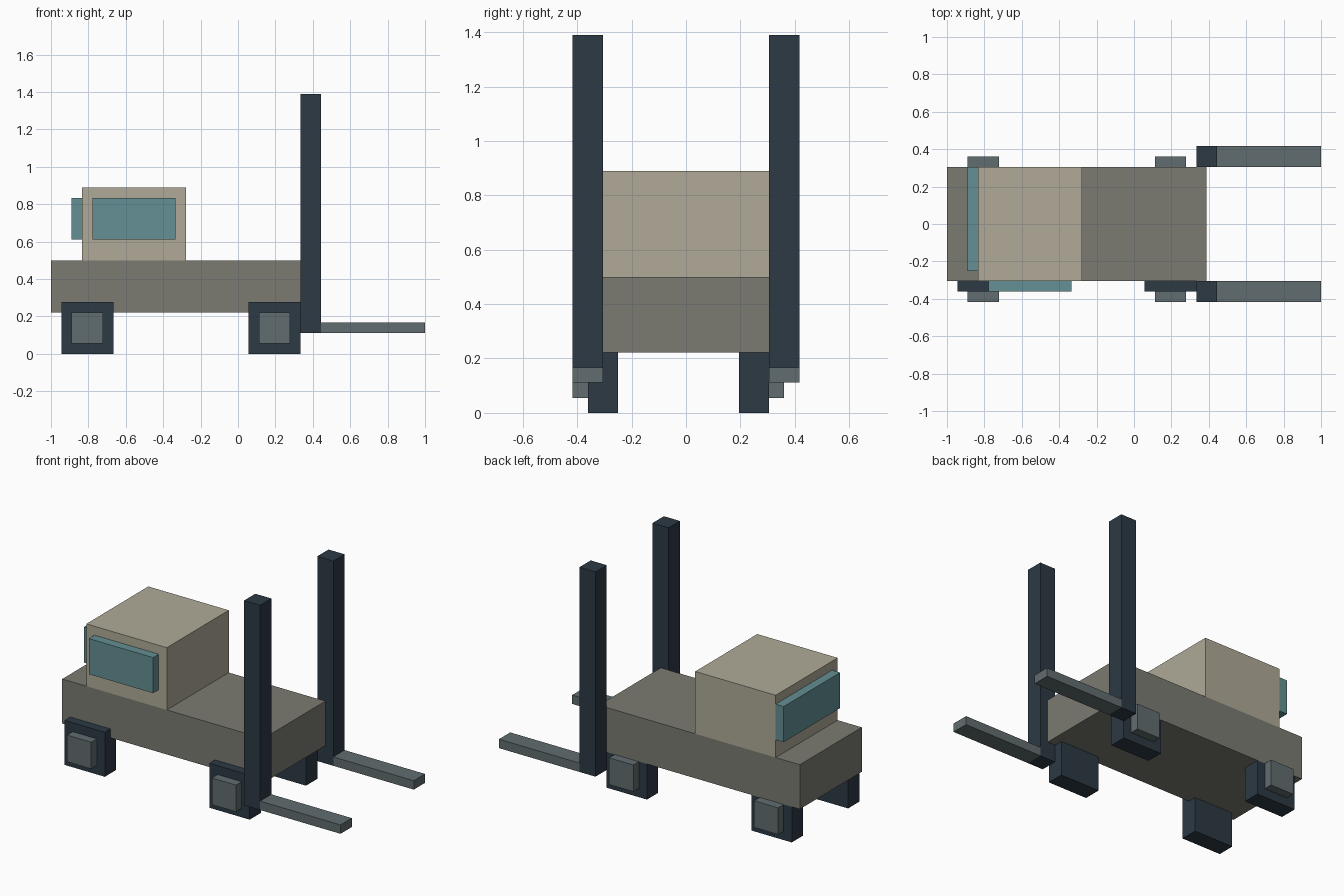
import bpy

if "Cube" in bpy.data.objects:
    bpy.data.objects.remove(bpy.data.objects["Cube"])

U = 1 / 18          # block unit: the model is 36 x 15 x 25 units


def material(name, rgb):
    m = bpy.data.materials.new(name)
    linear = [(c / 255) ** 2.2 for c in rgb]
    m.diffuse_color = (*linear, 1)
    m.use_nodes = True
    m.node_tree.nodes["Principled BSDF"].inputs["Base Color"].default_value = m.diffuse_color
    return m


GREY = material("warm_grey", (122, 122, 114))
BEIGE = material("beige", (174, 168, 150))
TEAL = material("teal_glass", (100, 142, 146))
DARK = material("dark_slate", (48, 60, 70))
STEEL = material("steel", (97, 108, 110))


def block(name, x, y, z, mat):
    """Box spanning (min, max) block units on each axis."""
    lo = [x[0] * U - 1, (y[0] - 7.5) * U, z[0] * U]
    hi = [x[1] * U - 1, (y[1] - 7.5) * U, z[1] * U]
    bpy.ops.mesh.primitive_cube_add(size=1, location=[(a + b) / 2 for a, b in zip(lo, hi)])
    ob = bpy.context.object
    ob.name = name
    ob.scale = [b - a for a, b in zip(lo, hi)]
    bpy.ops.object.transform_apply(location=False, rotation=False, scale=True)
    ob.data.materials.append(mat)
    return ob


# Chassis and cab
block("chassis", (0, 25), (2, 13), (4, 9), GREY)
block("cab", (3, 13), (2, 13), (9, 16), BEIGE)

# Windows: one on the near side, one on the rear of the cab
block("side_window", (4, 12), (1, 2), (11, 15), TEAL)
block("rear_window", (2, 3), (3, 13), (11, 15), TEAL)

# Wheels with hubs; the far wheels sit flush under the chassis
for end, x in (("rear", 1), ("front", 19)):
    for side, tyre_y, hub_y, top in (("near", (1, 3), (0, 1), 5), ("far", (11, 13), (13, 14), 4)):
        block(f"{end}_{side}_wheel", (x, x + 5), tyre_y, (0, top), DARK)
        block(f"{end}_{side}_hub", (x + 1, x + 4), hub_y, (1, 4), STEEL)

# Mast posts and lifting forks
for side, y in (("near", (0, 2)), ("far", (13, 15))):
    block(f"{side}_mast_post", (24, 26), y, (2, 25), DARK)
    block(f"{side}_fork", (26, 36), y, (2, 3), STEEL)
